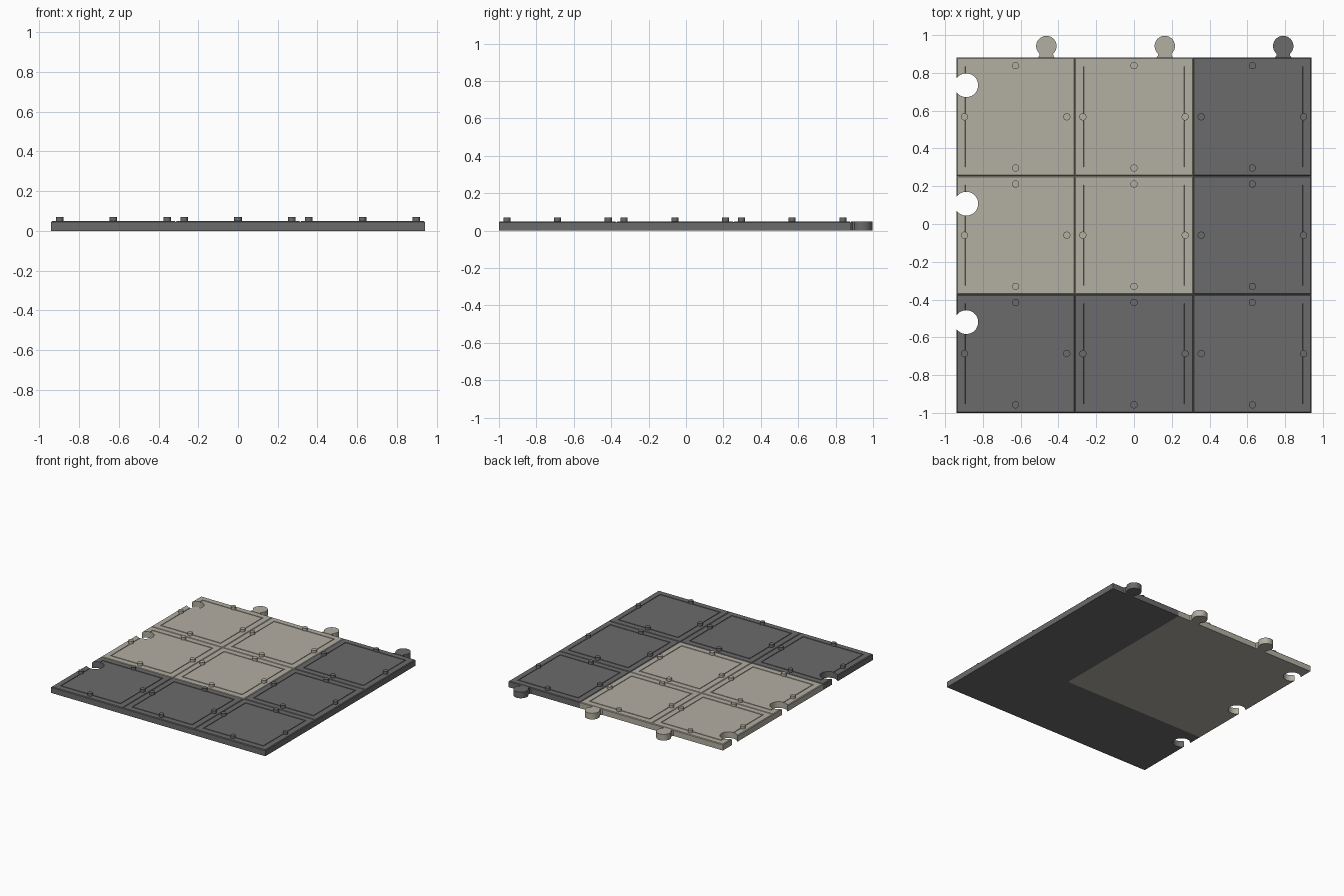
import bpy, bmesh, math

if "Cube" in bpy.data.objects:
    bpy.data.objects.remove(bpy.data.objects["Cube"])

PITCH = 0.627        # tile size
TOP = 0.049          # height of the tile surface
X0, Y0 = -PITCH, -1.0 + PITCH / 2


def material(name, rgb):
    m = bpy.data.materials.new(name)
    m.diffuse_color = (*rgb, 1)
    m.use_nodes = True
    m.node_tree.nodes["Principled BSDF"].inputs["Base Color"].default_value = m.diffuse_color
    return m


DARK = material("dark grey", (0.145, 0.145, 0.15))
TAN = material("warm light grey", (0.45, 0.425, 0.36))


def finish(bm, name, mat=None):
    bmesh.ops.recalc_face_normals(bm, faces=bm.faces)
    mesh = bpy.data.meshes.new(name)
    bm.to_mesh(mesh)
    bm.free()
    ob = bpy.data.objects.new(name, mesh)
    bpy.context.collection.objects.link(ob)
    if mat:
        mesh.materials.append(mat)
    return ob


def activate(ob):
    bpy.ops.object.select_all(action='DESELECT')
    ob.select_set(True)
    bpy.context.view_layer.objects.active = ob


def prism(points, z0, z1, name, mat=None):
    bm = bmesh.new()
    face = bm.faces.new([bm.verts.new((x, y, z0)) for x, y in points])
    res = bmesh.ops.extrude_face_region(bm, geom=[face])
    for v in res["geom"]:
        if isinstance(v, bmesh.types.BMVert):
            v.co.z = z1
    return finish(bm, name, mat)


def arc(cx, cy, r, a0, a1, n):
    return [(cx + r * math.cos(a0 + (a1 - a0) * i / n),
             cy + r * math.sin(a0 + (a1 - a0) * i / n)) for i in range(n + 1)]


def smooth(ob):
    activate(ob)
    bpy.ops.object.shade_smooth_by_angle(angle=math.radians(35))


# Square slab with chamfered top edge and a fine inset line
def tile(cx, cy, mat):
    bm = bmesh.new()
    bmesh.ops.create_cube(bm, size=1)
    for v in bm.verts:
        v.co = (cx + v.co.x * PITCH, cy + v.co.y * PITCH,
                TOP - 0.005 if v.co.z > 0 else 0)
    top = max(bm.faces, key=lambda f: f.calc_center_median().z)
    for thickness, depth in ((0.005, 0.005), (0.042, 0), (0.0005, -0.004),
                             (0.007, 0), (0.0005, 0.004)):
        bmesh.ops.inset_individual(bm, faces=[top], thickness=thickness,
                                   depth=depth, use_even_offset=True)
    return finish(bm, "floor_tile", mat)


# Round socket cut into the left edge
def cut_socket(ob, cx, cy):
    cutter = prism(arc(cx, cy, 0.063, 0, math.tau * 39 / 40, 39),
                   -0.1, 0.2, "socket_cutter")
    cutter.hide_render = True
    mod = ob.modifiers.new("socket", 'BOOLEAN')
    mod.operation = 'DIFFERENCE'
    mod.solver = 'EXACT'
    mod.object = cutter
    activate(ob)
    bpy.ops.object.modifier_apply(modifier="socket")
    bpy.data.objects.remove(cutter)


# Round connector on a short neck with flared foot
def knob(cx, y, mat):
    a = math.radians(48)
    pts = [(cx - 0.045, y), (cx + 0.045, y), (cx + 0.037, y + 0.008)]
    pts += arc(cx, y + 0.061, 0.054, -a, math.pi + a, 32)
    pts += [(cx - 0.037, y + 0.008)]
    smooth(prism(pts, 0, TOP, "connector_knob", mat))


# Four small studs near the middle of each tile edge
def studs(cx, cy, mat):
    bm = bmesh.new()
    for dx, dy in ((1, 0), (-1, 0), (0, 1), (0, -1)):
        res = bmesh.ops.create_cone(bm, cap_ends=True, segments=24,
                                    radius1=0.019, radius2=0.019, depth=0.028)
        bmesh.ops.translate(bm, verts=res["verts"],
                            vec=(cx + dx * 0.271, cy + dy * 0.271, 0.056))
    smooth(finish(bm, "edge_studs", mat))


# Three by three floor, light block at the back left
for col in range(3):
    for row in range(3):
        cx, cy = X0 + col * PITCH, Y0 + row * PITCH
        mat = TAN if col < 2 and row > 0 else DARK
        slab = tile(cx, cy, mat)
        if col == 0:
            cut_socket(slab, -0.888, cy + 0.167)
            smooth(slab)
        studs(cx, cy, mat)
        if row == 2:
            knob(cx + 0.163, cy + PITCH / 2, mat)
